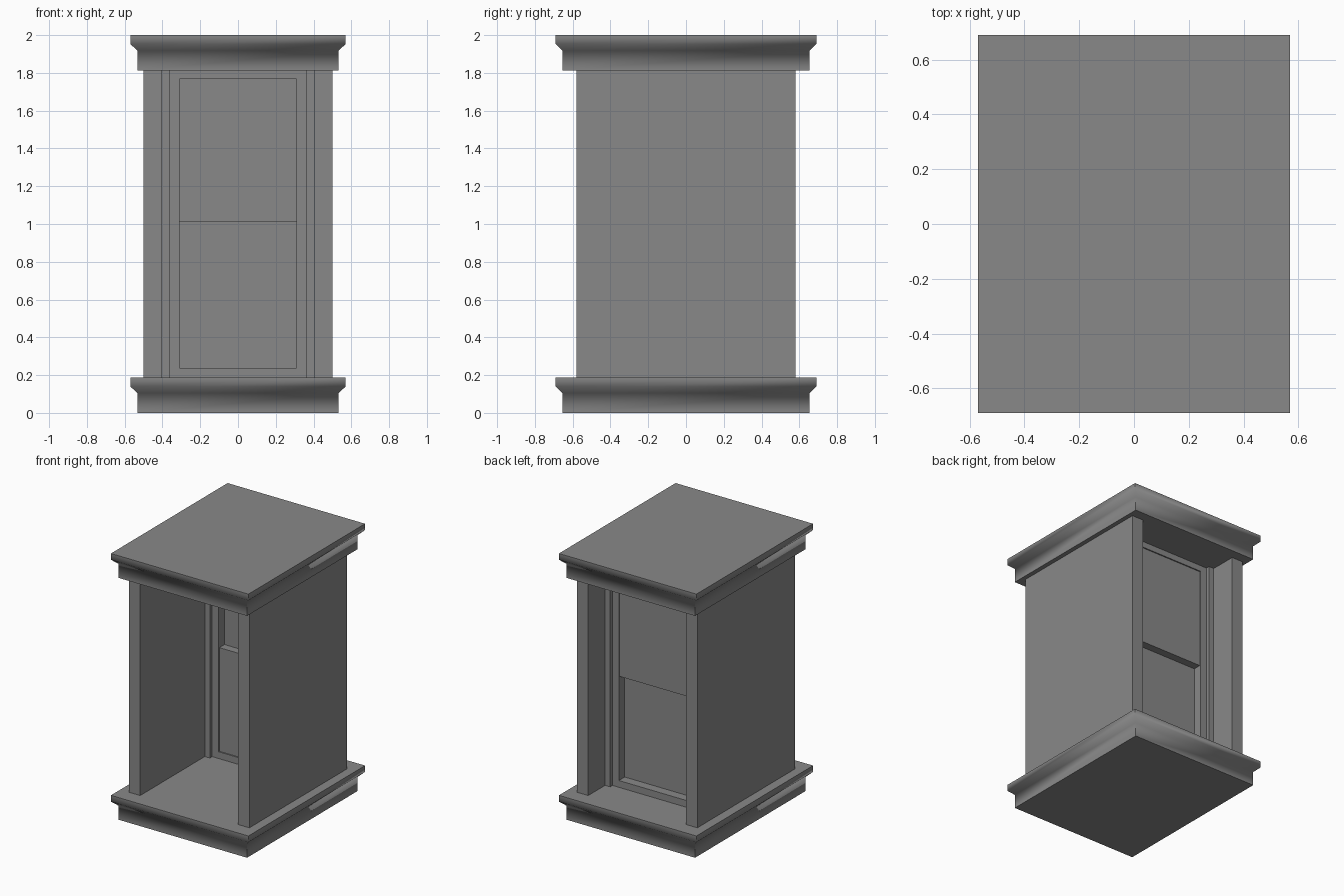
import bpy
import bmesh
import math

cube = bpy.data.objects.get("Cube")
if cube:
    bpy.data.objects.remove(cube, do_unlink=True)

# Plain grey used on every part
grey = bpy.data.materials.new("plain grey")
grey.use_nodes = True
colour = (0.25, 0.25, 0.25, 1)
grey.diffuse_color = colour
grey.node_tree.nodes["Principled BSDF"].inputs["Base Color"].default_value = colour


def finish(name, bm):
    bmesh.ops.recalc_face_normals(bm, faces=bm.faces[:])
    mesh = bpy.data.meshes.new(name)
    bm.to_mesh(mesh)
    bm.free()
    mesh.materials.append(grey)
    obj = bpy.data.objects.new(name, mesh)
    bpy.context.collection.objects.link(obj)
    return obj


def box(name, x, y, z):
    """Box from (min, max) pairs on each axis."""
    bm = bmesh.new()
    bmesh.ops.create_cube(bm, size=1)
    for v in bm.verts:
        v.co = [r[0] + (c + 0.5) * (r[1] - r[0]) for c, r in zip(v.co, (x, y, z))]
    return finish(name, bm)


def moulded_slab(name, base_z):
    """Rectangular slab whose side profile flares out to a wider lip."""
    profile = [(0, 0), (0, 0.105), (0.037, 0.14), (0.037, 0.187)]
    bm = bmesh.new()
    rings = []
    for out, z in profile:
        hx, hy = 0.533 + out, 0.654 + out
        corners = [(-hx, -hy), (hx, -hy), (hx, hy), (-hx, hy)]
        rings.append([bm.verts.new((x, y, base_z + z)) for x, y in corners])
    for low, high in zip(rings, rings[1:]):
        for i in range(4):
            j = (i + 1) % 4
            bm.faces.new((low[i], low[j], high[j], high[i]))
    bm.faces.new(rings[0][::-1])
    bm.faces.new(rings[-1])
    obj = finish(name, bm)
    bpy.ops.object.select_all(action="DESELECT")
    bpy.context.view_layer.objects.active = obj
    obj.select_set(True)
    bpy.ops.object.shade_smooth_by_angle(angle=math.radians(60))
    return obj


# Sill and head mouldings
SILL, HEAD = 0.187, 1.813
moulded_slab("sill", 0)
moulded_slab("head", HEAD)

# Side walls, stop strips and frame stiles, one of each per side
FRAME_Y = (0.213, 0.352)
for side, s in (("left", 1), ("right", -1)):
    def span(a, b):
        return tuple(sorted((s * a, s * b)))
    box(side + "_wall", span(0.405, 0.5), (-0.58, 0.58), (SILL, HEAD))
    box(side + "_stop", span(0.363, 0.405), (0.185, 0.38), (SILL, HEAD))
    box(side + "_stile", span(0.31, 0.363), FRAME_Y, (SILL, HEAD))

# Frame rails between the stiles
box("bottom_rail", (-0.31, 0.31), FRAME_Y, (SILL, 0.238))
box("top_rail", (-0.31, 0.31), FRAME_Y, (1.768, HEAD))

# Two staggered panes, lower one towards the front
box("lower_pane", (-0.31, 0.31), (0.222, 0.283), (0.238, 1.015))
box("upper_pane", (-0.31, 0.31), (0.283, 0.343), (1.015, 1.768))
